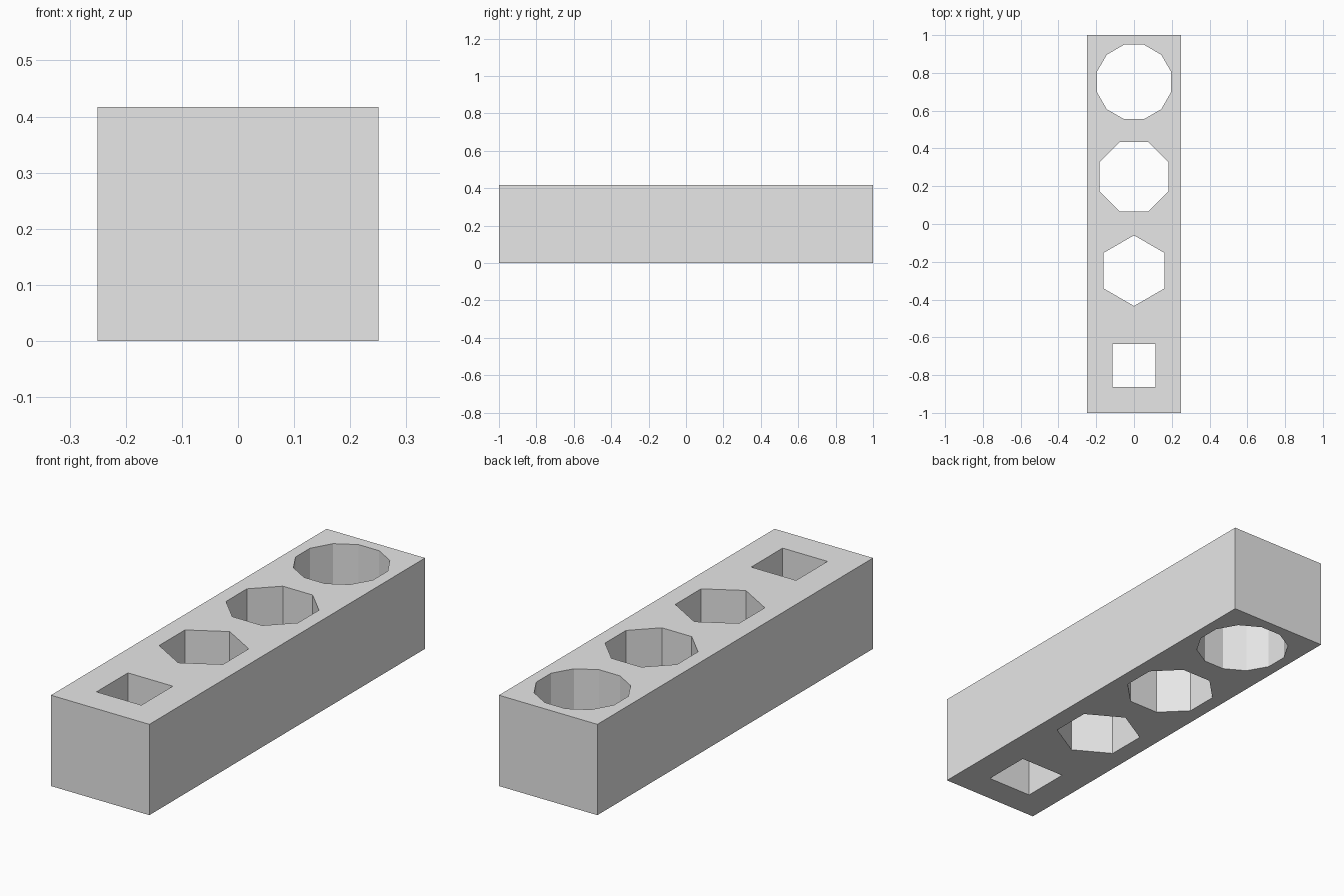
import bpy
from math import pi, cos

if "Cube" in bpy.data.objects:
    bpy.data.objects.remove(bpy.data.objects["Cube"])

WIDTH, LENGTH, HEIGHT = 0.5, 2.0, 0.417

# Plain grey finish
grey = bpy.data.materials.new("plain_grey")
grey.use_nodes = True
colour = (0.8, 0.8, 0.8, 1)
grey.diffuse_color = colour
grey.node_tree.nodes["Principled BSDF"].inputs["Base Color"].default_value = colour

# Solid block
bpy.ops.mesh.primitive_cube_add(size=1, location=(0, 0, HEIGHT / 2))
block = bpy.context.object
block.name = "block_with_holes"
block.scale = (WIDTH, LENGTH, HEIGHT)
bpy.ops.object.transform_apply(location=False, rotation=False, scale=True)
block.data.materials.append(grey)


def cut_hole(name, sides, apothem, y):
    """Cut a regular prism through the block, with flats facing left and right."""
    bpy.ops.mesh.primitive_cylinder_add(
        vertices=sides, radius=apothem / cos(pi / sides), depth=HEIGHT * 2,
        location=(0, y, HEIGHT / 2),
        rotation=(0, 0, 0 if sides == 6 else pi / sides))
    cutter = bpy.context.object
    cutter.name = name
    cutter.hide_render = True
    cutter.data.materials.append(grey)
    bpy.context.view_layer.objects.active = block
    mod = block.modifiers.new(name, "BOOLEAN")
    mod.operation = "DIFFERENCE"
    mod.solver = "EXACT"
    mod.object = cutter
    bpy.ops.object.modifier_apply(modifier=mod.name)
    bpy.data.objects.remove(cutter)


# Row of through holes, front to back
cut_hole("square_hole", 4, 0.114, -0.75)
cut_hole("hexagon_hole", 6, 0.162, -0.247)
cut_hole("octagon_hole", 8, 0.183, 0.25)
cut_hole("dodecagon_hole", 12, 0.197, 0.752)

block.data.shade_flat()
